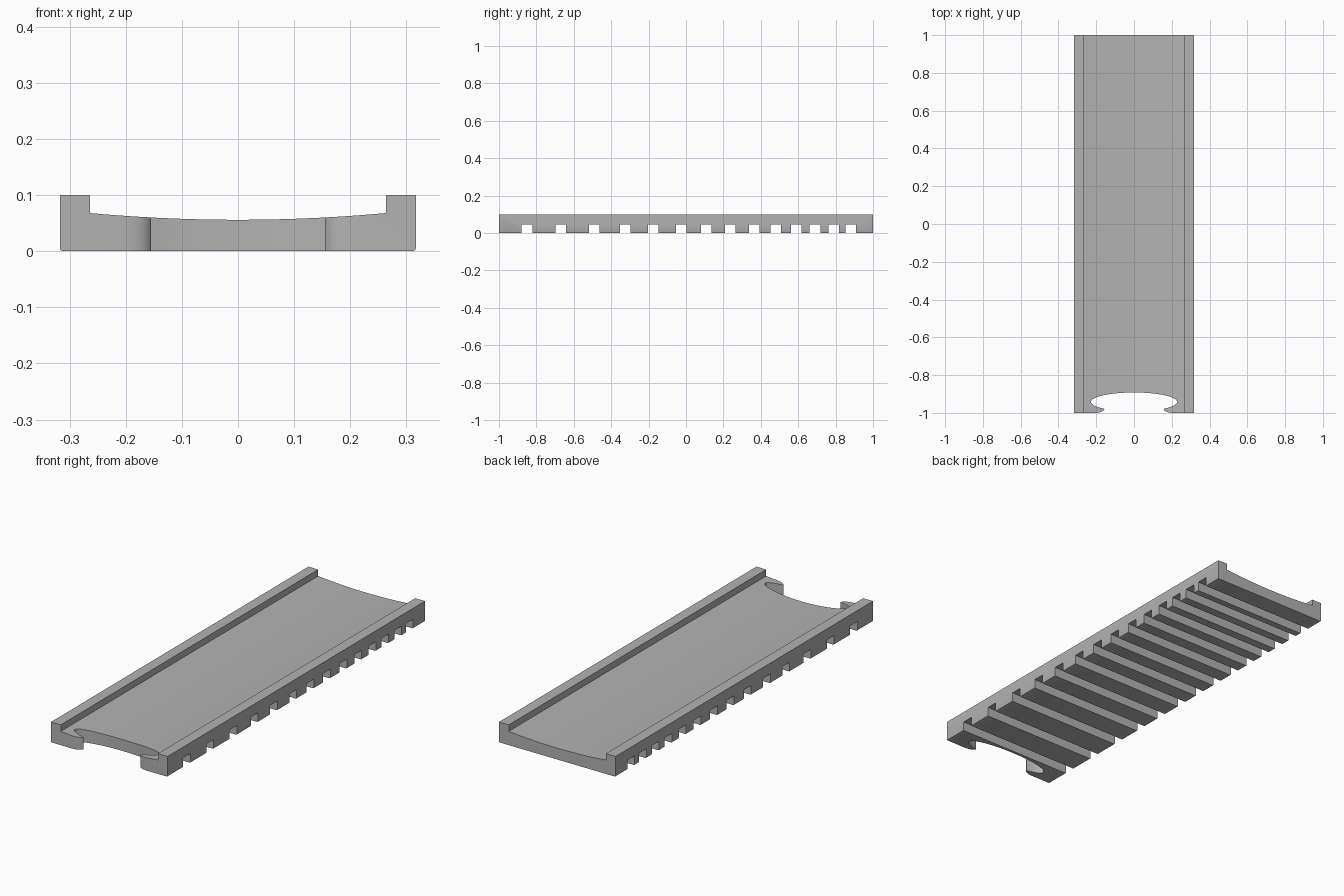
import bpy
import bmesh
import math

cube = bpy.data.objects.get("Cube")
if cube:
    bpy.data.objects.remove(cube, do_unlink=True)

HALF_W, HEIGHT, RAIL_IN = 0.317, 0.1, 0.264
DISH_EDGE, DISH_LOW = 0.068, 0.056
SLOT_W, SLOT_TOP = 0.057, 0.046
SLOTS = [-0.85, -0.67, -0.49, -0.325, -0.175, -0.025, 0.108,
         0.236, 0.364, 0.48, 0.59, 0.69, 0.79, 0.88]

grey = bpy.data.materials.new("plain grey")
grey.use_nodes = True
color = (0.45, 0.45, 0.45, 1)
grey.diffuse_color = color
grey.node_tree.nodes["Principled BSDF"].inputs["Base Color"].default_value = color


def prism(name, outline, offset):
    """Closed outline of 3D points swept along an offset."""
    bm = bmesh.new()
    face = bm.faces.new([bm.verts.new(p) for p in outline])
    swept = bmesh.ops.extrude_face_region(bm, geom=[face])
    moved = [g for g in swept["geom"] if isinstance(g, bmesh.types.BMVert)]
    bmesh.ops.translate(bm, verts=moved, vec=offset)
    bmesh.ops.recalc_face_normals(bm, faces=bm.faces[:])
    mesh = bpy.data.meshes.new(name)
    bm.to_mesh(mesh)
    bm.free()
    obj = bpy.data.objects.new(name, mesh)
    bpy.context.collection.objects.link(obj)
    mesh.materials.append(grey)
    return obj


def cut(target, cutter):
    """Subtract the cutter, then discard it."""
    cutter.hide_render = True
    mod = target.modifiers.new("cut", "BOOLEAN")
    mod.operation, mod.solver, mod.object = "DIFFERENCE", "EXACT", cutter
    bpy.context.view_layer.objects.active = target
    bpy.ops.object.modifier_apply(modifier=mod.name)
    bpy.data.objects.remove(cutter, do_unlink=True)


# Tray: dished floor between two side rails, bottom edges eased
half = [(HALF_W - 0.005, 0), (HALF_W - 0.0015, 0.0015), (HALF_W, 0.005),
        (HALF_W, HEIGHT), (RAIL_IN, HEIGHT)]
steps = 24
dish = []
for i in range(steps + 1):
    t = 1 - 2 * i / steps
    dish.append((RAIL_IN * t, DISH_LOW + (DISH_EDGE - DISH_LOW) * t * t))
profile = half + dish + [(-x, z) for x, z in reversed(half)]
tray = prism("slotted_tray", [(x, -1, z) for x, z in profile], (0, 2, 0))

# Cross slots in the underside, closer together toward the back
for y in SLOTS:
    a, b = y - SLOT_W / 2, y + SLOT_W / 2
    outline = [(-0.5, a, -0.1), (-0.5, b, -0.1),
               (-0.5, b, SLOT_TOP), (-0.5, a, SLOT_TOP)]
    cut(tray, prism("slot_cutter", outline, (1, 0, 0)))

# Oval notch at the front end, with rounded lips at its mouth
start = -math.acos(0.155 / 0.228)
count = 48
oval = []
for i in range(count + 1):
    a = start + (math.pi - 2 * start) * i / count
    oval.append((0.228 * math.cos(a), -0.942 + 0.05 * math.sin(a)))
lip = [(0.2, -1.1), (0.2, -1.0), (0.185, -0.998), (0.17, -0.993), (0.16, -0.986)]
notch = lip + oval + [(-x, y) for x, y in reversed(lip)]
cut(tray, prism("notch_cutter", [(x, y, -0.1) for x, y in notch], (0, 0, 0.4)))

# Smooth the curved surfaces, keep the corners sharp
bpy.ops.object.select_all(action="DESELECT")
tray.select_set(True)
bpy.context.view_layer.objects.active = tray
bpy.ops.object.shade_smooth_by_angle(angle=math.radians(30))
